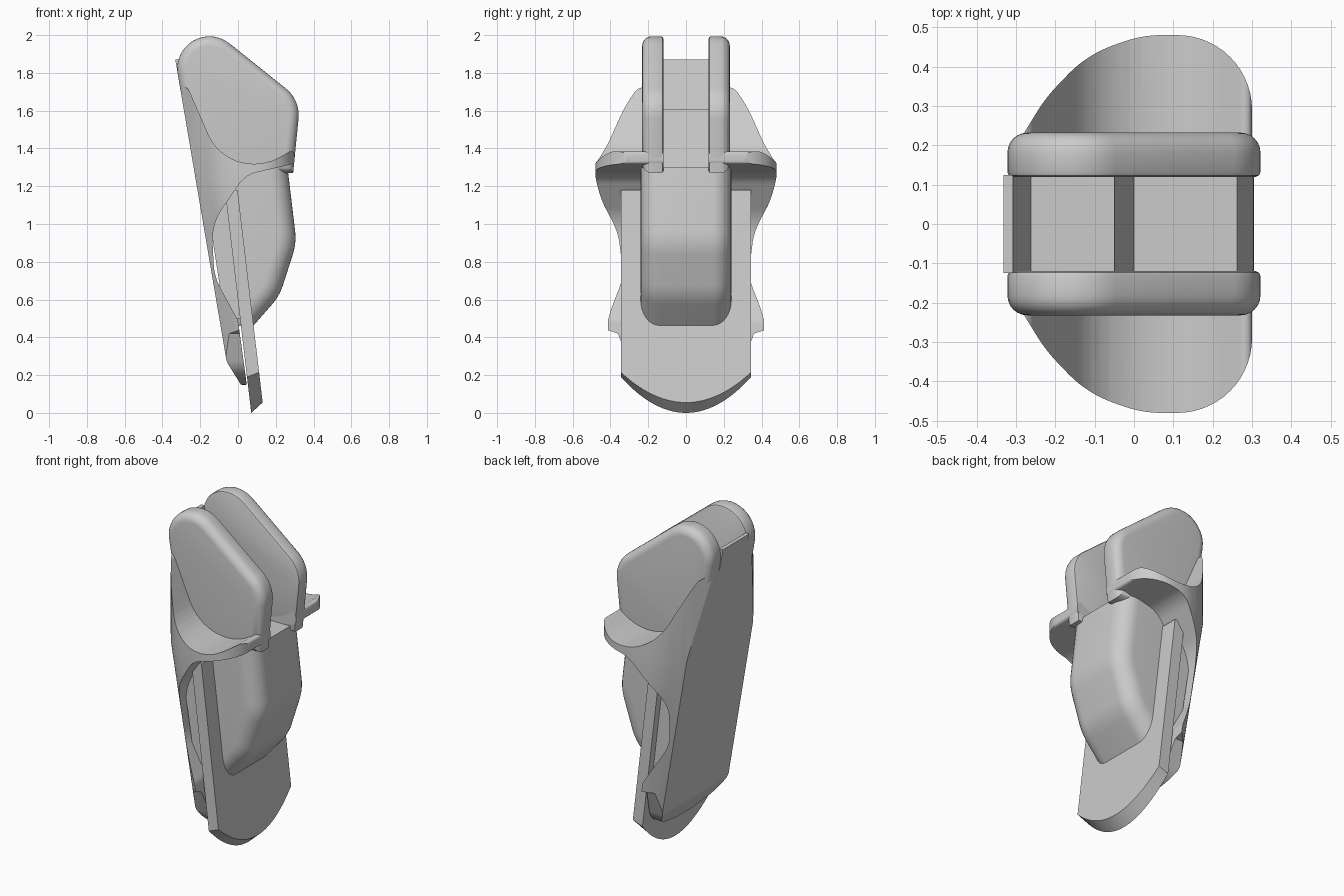
import bpy, bmesh, math
from mathutils import Vector

if "Cube" in bpy.data.objects:
    bpy.data.objects.remove(bpy.data.objects["Cube"])

grey = bpy.data.materials.new("plain grey")
grey.use_nodes = True
grey.diffuse_color = (0.6, 0.6, 0.6, 1)
grey.node_tree.nodes["Principled BSDF"].inputs["Base Color"].default_value = grey.diffuse_color


def rounded(corners, steps=10):
    """Polygon of (a, b, radius) corners with true circular fillets."""
    out = []
    for i, (a, b, r) in enumerate(corners):
        p = Vector((a, b))
        if r == 0:
            out.append(p)
            continue
        before = (Vector(corners[i - 1][:2]) - p).normalized()
        after = (Vector(corners[(i + 1) % len(corners)][:2]) - p).normalized()
        half = before.angle(after) / 2
        reach = r / math.tan(half)
        centre = p + (before + after).normalized() * r / math.sin(half)
        start = (p + before * reach - centre).normalized()
        end = (p + after * reach - centre).normalized()
        out += [centre + r * start.slerp(end, k / steps) for k in range(steps + 1)]
    return out


def mirrored(half):
    """Closes a half outline by mirroring its second coordinate."""
    return half + [(a, -b, r) for a, b, r in reversed(half)]


def loft(name, rings, bevels=()):
    """Skin equal rings, cap the ends, then bevel edges chosen by a rule."""
    bm = bmesh.new()
    loops = [[bm.verts.new(p) for p in ring] for ring in rings]
    n = len(loops[0])
    for lower, upper in zip(loops, loops[1:]):
        for i in range(n):
            j = (i + 1) % n
            bm.faces.new((lower[i], lower[j], upper[j], upper[i]))
    bm.faces.new(loops[0])
    bm.faces.new(loops[-1])
    bmesh.ops.recalc_face_normals(bm, faces=bm.faces)
    for rule, width, segments in bevels:
        edges = [e for e in bm.edges if all(rule(v.co) for v in e.verts)]
        bmesh.ops.bevel(bm, geom=edges, offset=width, segments=segments,
                        profile=0.5, affect='EDGES', clamp_overlap=False)
    mesh = bpy.data.meshes.new(name)
    bm.to_mesh(mesh)
    bm.free()
    mesh.materials.append(grey)
    ob = bpy.data.objects.new(name, mesh)
    bpy.context.collection.objects.link(ob)
    return ob


def slab(name, outline, y0, y1, bevels=()):
    """Side profile (x, z) extruded across y."""
    return loft(name, [[(x, y, z) for x, z in outline] for y in (y0, y1)], bevels)


def activate(ob):
    bpy.ops.object.select_all(action='DESELECT')
    ob.select_set(True)
    bpy.context.view_layer.objects.active = ob


def carve(ob, cutter, operation):
    activate(ob)
    mod = ob.modifiers.new("carve", 'BOOLEAN')
    mod.operation, mod.solver, mod.object = operation, 'EXACT', cutter
    bpy.ops.object.modifier_apply(modifier=mod.name)
    bpy.data.objects.remove(cutter)


def back(z):
    """Position of the sloping flat back at a height."""
    return -0.32 + 0.17 * (1.8 - z)


# Flared back shell: side profile trimmed by a plan outline and a round foot
shell_profile = rounded([
    (back(1.74), 1.74, 0), (-0.262, 1.715, 0.05), (-0.09, 1.32, 0.26), (0.16, 1.318, 0.28),
    (0.3, 1.4, 0.02), (0.3, 1.32, 0.02), (0.04, 1.26, 0.15), (-0.14, 1.0, 0.3),
    (-0.125, 0.72, 0.3), (0, 0.49, 0.08), (0.047, 0.145, 0.01), (0.015, 0.15, 0.01),
    (back(0.27), 0.27, 0.08)])
shell = slab("back_shell", shell_profile, -0.55, 0.55)

plan = rounded(mirrored([
    (-0.36, 0.1, 0), (-0.225, 0.32, 0.4), (-0.12, 0.43, 0.3),
    (0.02, 0.48, 0.3), (0.3, 0.48, 0.19)]), 14)
carve(shell, loft("plan_cutter", [
    [(x + shift, y, z) for x, y in plan]
    for z, shift in ((-0.1, 0.17 * 1.35), (1.25, 0), (2.1, 0))]), 'INTERSECT')

foot = rounded([
    (-0.6, 2.2, 0), (-0.6, 0.5, 0), (-0.36, 0.42, 0), (-0.28, 0.2, 0.15), (0, 0.135, 0.5),
    (0.28, 0.2, 0.15), (0.36, 0.42, 0), (0.6, 0.5, 0), (0.6, 2.2, 0)])
carve(shell, loft("foot_cutter", [[(x, y, z) for y, z in foot] for x in (-1, 1)]), 'INTERSECT')

slot = [(-0.262, 1.61), (-0.32, 1.95), (0.5, 1.95), (0.5, 1.3), (0, 1.3), (-0.05, 1.61)]
carve(shell, slab("slot_cutter", slot, -0.12, 0.12), 'DIFFERENCE')

# Stepped block between the cheeks
step = [(back(1.87), 1.87), (-0.308, 1.87), (-0.262, 1.61), (-0.05, 1.61), (0, 1.3),
        (0.1, 1.3), (0, 1.1), (back(1.1), 1.1)]
middle = slab("stepped_middle", step, -0.125, 0.125)

# Pair of rounded cheeks, heavily rounded outside and lightly inside
cheek_profile = rounded([
    (-0.394, 2.235, 0.17), (0.33, 1.656, 0.18), (0.292, 1.27, 0), (back(1.27), 1.27, 0)], 14)
cheeks = []
for side, word in ((1, "left"), (-1, "right")):
    cheeks.append(slab(word + "_cheek", cheek_profile, side * 0.12, side * 0.232, [
        (lambda v: abs(v.y) > 0.23, 0.05, 6),
        (lambda v: abs(v.y) < 0.121, 0.012, 2)]))

# Filler joining the shell to the tongue
filler = slab("inner_core", [(-0.17, 1.15), (-0.05, 1.17), (0.015, 0.5), (-0.07, 0.5)], -0.3, 0.3)


# Sloping flat tongue with a rounded, bevelled lower end
def tongue_ring(x0, low, high):
    half_width, n = 0.345, 14
    ring = [(-half_width, 1.18), (half_width, 1.18)]
    for k in range(n, -n - 1, -1):
        ring.append((half_width * k / n, low + (high - low) * (k / n) ** 2))
    return [(x0 - 0.118 * z, y, z) for y, z in ring]


tongue = loft("tongue", [tongue_ring(0.07, 0, 0.19), tongue_ring(0.137, 0.055, 0.215)])

# Rounded front bulge
bulge_profile = rounded([
    (-0.03, 1.3, 0), (0.262, 1.3, 0), (0.31, 0.9, 0.3), (0.22, 0.62, 0.3),
    (0.08, 0.46, 0), (-0.06, 0.46, 0)])
bulge = slab("front_bulge", bulge_profile, -0.24, 0.24, [
    (lambda v: v.y > 0.239 and v.x > 0.07, 0.1, 8),
    (lambda v: v.y < -0.239 and v.x > 0.07, 0.1, 8)])

for ob in [shell, middle, filler, tongue, bulge] + cheeks:
    activate(ob)
    bpy.ops.object.shade_smooth_by_angle(angle=math.radians(32))
